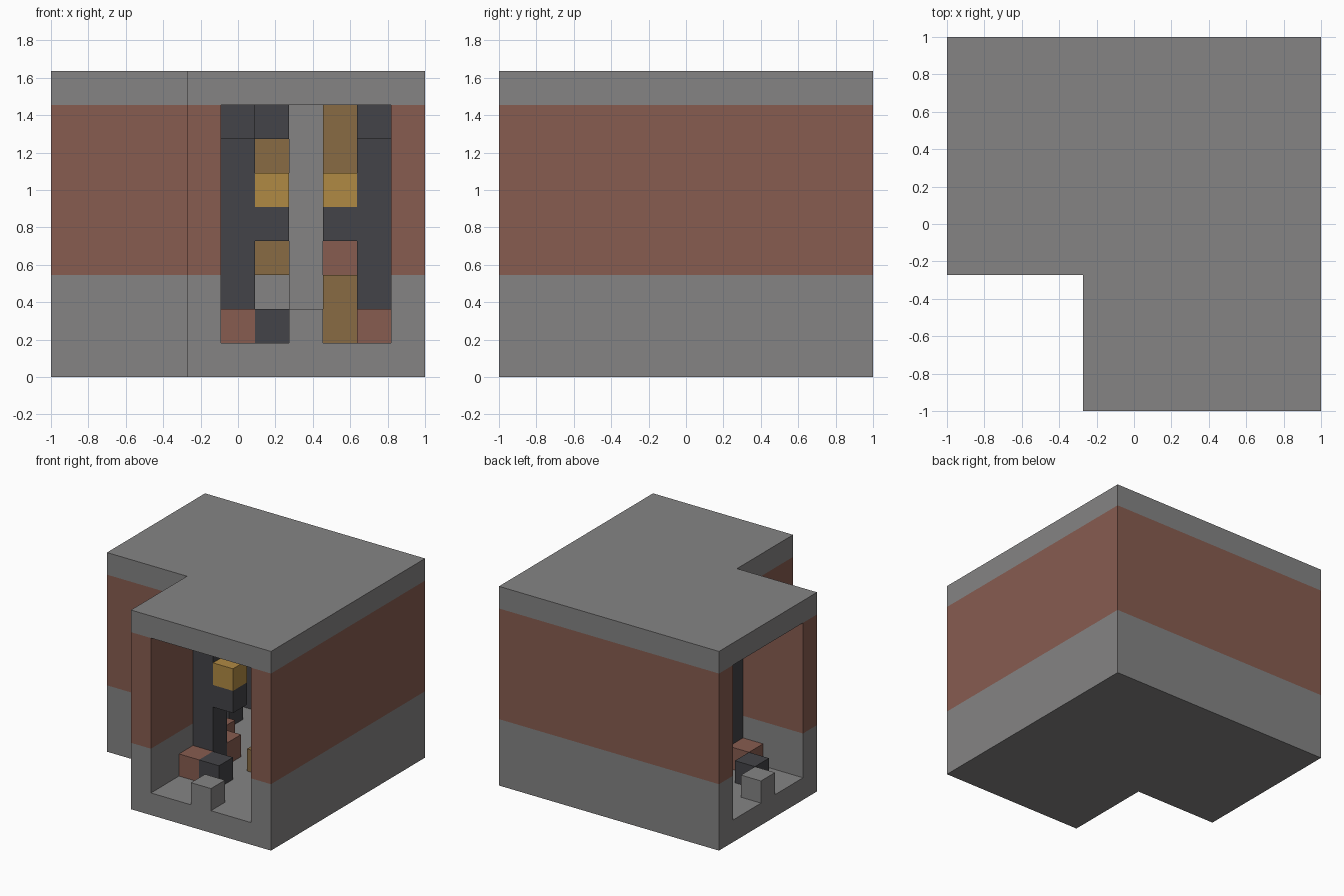
import bpy, bmesh
from mathutils import Vector

if "Cube" in bpy.data.objects:
    bpy.data.objects.remove(bpy.data.objects["Cube"])

U = 2 / 11                      # block size
ORIGIN = Vector((-1, -1, 0))


def material(name, rgb):
    m = bpy.data.materials.new(name)
    m.use_nodes = True
    col = (*[(c / 255 / 12.92 if c < 11 else ((c / 255 + 0.055) / 1.055) ** 2.4) for c in rgb], 1)
    m.diffuse_color = col
    m.node_tree.nodes["Principled BSDF"].inputs["Base Color"].default_value = col
    return m


stone = material("grey stone", (133, 132, 132))
brick = material("red brick", (135, 92, 80))
iron = material("dark iron", (68, 68, 72))
wood = material("brown wood", (136, 107, 68))
flame = material("amber flame", (176, 138, 68))

SIDES = [Vector(d) for d in ((1, 0, 0), (-1, 0, 0), (0, 1, 0), (0, -1, 0), (0, 0, 1), (0, 0, -1))]


def box(x, y, z):
    """Cells of a block range, each axis given as a (start, end) pair."""
    return {(i, j, k) for i in range(*x) for j in range(*y) for k in range(*z)}


def column(i, j, low, high):
    return box((i, i + 1), (j, j + 1), (low, high))


def swap(cells):
    """The same cells in the other wing of the corridor."""
    return {(j, i, k) for i, j, k in cells}


def build(name, cells, mats, rule=lambda z: 0):
    """Join cells into one skin; rule gives the material from a layer."""
    bm = bmesh.new()
    for c in sorted(cells):
        mid = Vector(c) + Vector((.5, .5, .5))
        for n in SIDES:
            if tuple(int(v) for v in Vector(c) + n) in cells:
                continue
            a = Vector((n.y, n.z, n.x)) / 2
            b = n.cross(a)
            corners = [mid + n / 2 + s * a + t * b for s, t in ((-1, -1), (1, -1), (1, 1), (-1, 1))]
            f = bm.faces.new([bm.verts.new(ORIGIN + p * U) for p in corners])
            f.material_index = rule(c[2])
    bmesh.ops.remove_doubles(bm, verts=bm.verts, dist=0.001)
    bmesh.ops.dissolve_limit(bm, angle_limit=0.02, verts=bm.verts, edges=bm.edges, delimit={'MATERIAL'})
    mesh = bpy.data.meshes.new(name)
    bm.to_mesh(mesh)
    bm.free()
    for m in mats:
        mesh.materials.append(m)
    ob = bpy.data.objects.new(name, mesh)
    bpy.context.collection.objects.link(ob)
    return ob


# L-shaped corridor shell, open at both wing ends, with a brick band
front_wing = box((4, 11), (0, 11), (0, 9))
hollow = box((5, 10), (0, 10), (1, 8))
shell = (front_wing | swap(front_wing)) - hollow - swap(hollow)
build("corridor_shell", shell, [stone, brick], lambda z: 1 if 3 <= z < 8 else 0)

# Central column at the bend
build("central_column", column(7, 7, 1, 8), [stone])

# Ribs, footings and torches, repeated in both wings
for wing, turn in (("front", lambda c: c), ("side", swap)):
    for side, wall, inner in (("inner", 5, 6), ("outer", 9, 8)):
        tag = f"{wing}_{side}"
        rib = column(wall, 3, 1, 8) | column(inner, 3, 4, 5)
        rib |= column(wall, 2, 7, 8) | column(wall, 4, 7, 8)
        if side == "inner":
            rib |= column(inner, 3, 7, 8)
        build(tag + "_rib", turn(rib), [iron])
        build(tag + "_footings", turn(column(wall, 2, 1, 2) | column(wall, 4, 1, 2)), [brick])
        build(tag + "_torch", turn(column(inner, 3, 5, 6)), [flame])
    build(wing + "_doorstep_block", turn(column(7, 0, 1, 2)), [stone])

# Loose blocks on the floor
for n, (i, j) in enumerate(((6, 2), (1, 6), (3, 7))):
    build(f"floor_block_{n + 1}", column(i, j, 1, 2), [iron])

# Wooden crates and beams
build("crate_stack", column(7, 4, 1, 2) | column(8, 4, 1, 3), [wood])
build("hanging_beam", column(8, 4, 6, 8), [wood])
build("wall_shelves", column(6, 9, 3, 4) | column(6, 9, 6, 7), [wood])
